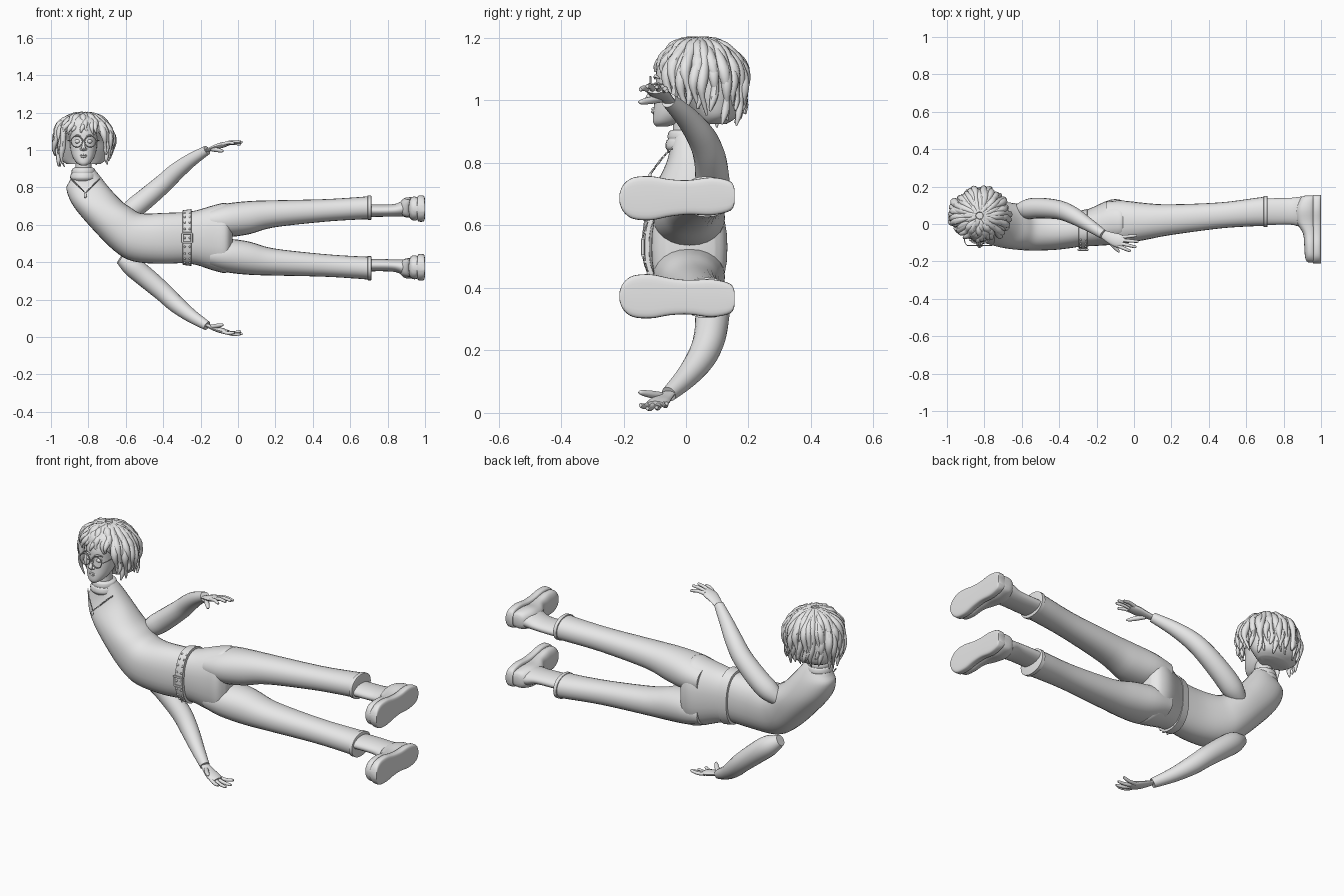
import bpy, bmesh, math, random
from mathutils import Vector, Matrix

random.seed(4)
cube = bpy.data.objects.get("Cube")
if cube:
    bpy.data.objects.remove(cube, do_unlink=True)

GREY = (0.8, 0.8, 0.8, 1)
clay = bpy.data.materials.new("plain_grey")
clay.use_nodes = True
clay.diffuse_color = GREY
clay.node_tree.nodes["Principled BSDF"].inputs["Base Color"].default_value = GREY
parts = []
HX = -0.826          # centre of the head
MID = 1.06           # twice the mirror height of the reclining body


def make(name, bm, mirror=False):
    bmesh.ops.recalc_face_normals(bm, faces=bm.faces[:])
    for side in (("left_", "right_") if mirror else ("",)):
        if side == "right_":
            for v in bm.verts:
                v.co.z = MID - v.co.z
            bmesh.ops.reverse_faces(bm, faces=bm.faces[:])
        mesh = bpy.data.meshes.new(side + name)
        bm.to_mesh(mesh)
        mesh.materials.append(clay)
        ob = bpy.data.objects.new(side + name, mesh)
        bpy.context.collection.objects.link(ob)
        parts.append(ob)
    bm.free()


def strip(bm, secs, n=24, steps=4, power=1.0):
    """Skin smoothly interpolated (centre, u, v) sections."""
    rows, last = [], len(secs) - 1
    for i in range(last):
        q = [secs[max(0, min(last, i + k))] for k in (-1, 0, 1, 2)]
        for s in range(steps + (i == last - 1)):
            t = s / steps
            rows.append([0.5 * (2 * b + (c - a) * t + (2 * a - 5 * b + 4 * c - d) * t * t
                                + (3 * b - a - 3 * c + d) * t ** 3) for a, b, c, d in zip(*q)])
    rings = []
    for c, u, v in rows:
        ring = []
        for k in range(n):
            a = math.tau * k / n
            cs, sn = math.cos(a), math.sin(a)
            ring.append(bm.verts.new(c + u * math.copysign(abs(cs) ** power, cs)
                                     + v * math.copysign(abs(sn) ** power, sn)))
        rings.append(ring)
    for r, s in zip(rings, rings[1:]):
        for k in range(n):
            bm.faces.new((r[k], r[(k + 1) % n], s[(k + 1) % n], s[k]))
    bm.faces.new(rings[0])
    bm.faces.new(rings[-1])


def loft(name, secs, mirror=False, **kw):
    bm = bmesh.new()
    strip(bm, secs, **kw)
    make(name, bm, mirror)


def box_sec(axis, pos, a0, a1, b0, b1):
    """Section across one axis, given by its extents on the other two."""
    i, j = [k for k in range(3) if k != axis]
    c, u, v = Vector(), Vector(), Vector()
    c[axis], c[i], c[j] = pos, (a0 + a1) / 2, (b0 + b1) / 2
    u[i], v[j] = (a1 - a0) / 2, (b1 - b0) / 2
    return c, u, v


def tube(bm, pts, radii, ref=(0, 0, 1), flat=1.0, n=10, steps=3):
    pts, secs = [Vector(p) for p in pts], []
    for i, p in enumerate(pts):
        t = (pts[min(i + 1, len(pts) - 1)] - pts[max(i - 1, 0)]).normalized()
        u = t.cross(Vector(ref)).normalized()
        secs.append((p, u * radii[i], t.cross(u) * radii[i] * flat))
    strip(bm, secs, n, steps)


def ball(bm, p, r, scale=(1, 1, 1), seg=16):
    bmesh.ops.create_uvsphere(bm, u_segments=seg, v_segments=seg // 2, radius=r,
                              matrix=Matrix.Translation(p) @ Matrix.Diagonal((*scale, 1)))


# Torso: leaning column from neck to waist (two edge points, front and back)
torso = []
for ax, az, bx, bz, f, b in [(-.88, .89, -.77, .90, -.045, .05), (-.90, .835, -.745, .87, -.05, .075),
                             (-.917, .79, -.69, .80, -.065, .10), (-.88, .70, -.62, .725, -.105, .115),
                             (-.78, .58, -.57, .69, -.13, .115), (-.66, .46, -.53, .665, -.14, .10),
                             (-.56, .405, -.48, .66, -.142, .08), (-.40, .392, -.39, .664, -.136, .06),
                             (-.25, .40, -.25, .668, -.115, .06)]:
    a, c = Vector((ax, 0, az)), Vector((bx, 0, bz))
    torso.append(((a + c) / 2 + Vector((0, (f + b) / 2, 0)), (c - a) / 2, Vector((0, (b - f) / 2, 0))))
loft("sweater_torso", torso, n=32, power=0.88)

# Arms
bm = bmesh.new()
tube(bm, [(-.63, .07, .64), (-.57, .08, .68), (-.5, .085, .735), (-.4, .075, .82),
          (-.33, .048, .885), (-.25, 0, .947), (-.165, -.055, 1)],
     [.03, .053, .055, .051, .046, .036, .025], n=20, steps=4)
make("sleeve", bm, True)

# Hands: flattened palm, four fingers and a thumb
bm = bmesh.new()
tube(bm, [(-.18, -.046, .99), (-.13, -.072, 1.012), (-.09, -.088, 1.025), (-.055, -.098, 1.034)],
     [.019, .03, .037, .03], flat=0.4, n=16)
for i, (tx, ty, tz) in enumerate([(.015, -.062, 1.03), (.024, -.094, 1.043),
                                  (.012, -.124, 1.046), (-.018, -.146, 1.036)]):
    base = Vector((-.068 - .005 * i, -.07 - .016 * i, 1.031))
    tip = Vector((tx, ty, tz))
    tube(bm, [base, base.lerp(tip, .5) + Vector((0, 0, .006)), base.lerp(tip, .95), tip],
         [.0095, .009, .007, .002])
tube(bm, [(-.14, -.08, 1.005), (-.11, -.115, 1), (-.085, -.143, .995), (-.078, -.152, .995)],
     [.012, .012, .008, .002])
make("hand", bm, True)

# Trousers: hips, then tapering legs with flared hems
loft("trouser_hips", [box_sec(0, *s) for s in [
    (-.285, -.12, .062, .395, .668), (-.22, -.118, .09, .385, .678), (-.125, -.112, .13, .354, .706),
    (-.06, -.105, .125, .345, .715), (-.03, -.06, .09, .40, .66)]], n=32, power=0.85)
loft("trouser_leg", [box_sec(0, *s) for s in [
    (-.15, -.10, .12, .55, .69), (-.06, -.104, .125, .535, .714), (.06, -.085, .112, .55, .727),
    (.19, -.06, .105, .586, .731), (.457, -.024, .115, .616, .737), (.64, -.012, .138, .628, .748),
    (.708, -.012, .147, .63, .754)]], True, power=0.92)
loft("trouser_hem", [box_sec(0, *s) for s in [
    (.692, -.01, .143, .632, .75), (.694, -.017, .15, .627, .757),
    (.712, -.017, .15, .627, .757), (.714, -.01, .143, .632, .75)]], True, steps=1, power=0.92)

# Boots: shaft, foot and sole
loft("boot_shaft", [box_sec(0, *s) for s in [
    (.66, -.005, .135, .643, .71), (.76, -.004, .138, .643, .708), (.84, -.004, .14, .645, .712),
    (.89, -.015, .146, .645, .733), (.94, -.02, .148, .645, .74)]], True)


def foot(name, grow, top, bottom, power):
    secs = []
    for y, lift, half, mid in [(.152, .05, .02, .694), (.138, .075, .043, .694), (.08, .10, .055, .693),
                               (.01, .095, .05, .69), (-.05, .062, .054, .688), (-.11, .055, .064, .687),
                               (-.165, .052, .06, .687), (-.195, .045, .04, .687), (-.207, .03, .015, .687)]:
        x0 = top if top else .965 - lift
        secs.append(box_sec(1, y * (1 + grow), x0, bottom, mid - half * (1 + 4 * grow), mid + half * (1 + 4 * grow)))
    loft(name, secs, True, power=power)


foot("boot_foot", 0, None, .975, 0.8)
foot("boot_sole", 0.025, .957, 1.0, 0.4)

# Belt with buckle and studs
loft("belt", [box_sec(0, *s) for s in [
    (-.297, -.12, .06, .395, .668), (-.295, -.132, .07, .386, .678),
    (-.25, -.132, .08, .38, .684), (-.248, -.12, .07, .39, .672)]], n=40, steps=1, power=0.86)
bm = bmesh.new()
for i in range(-4, 5):
    a = i * 0.27
    for x in (-.285, -.258):
        ball(bm, (x, -.03 - .103 * math.cos(a) ** .86, .53 + math.copysign(.147 * abs(math.sin(a)) ** .86, a)), .006, seg=8)
make("belt_studs", bm)
bm = bmesh.new()
loop = [(-.297, .505), (-.297, .555), (-.247, .555), (-.247, .505)]
for (x0, z0), (x1, z1) in zip(loop, loop[1:] + loop[:1]):
    tube(bm, [(x0, -.138, z0), (x1, -.138, z1)], [.006, .006], ref=(0, 1, 0), n=8)
make("belt_buckle", bm)

# Neck, rolled collar and necklace
loft("neck", [box_sec(2, *s) for s in [(.84, HX - .045, HX + .045, -.045, .05),
                                       (.96, HX - .04, HX + .04, -.04, .05)]])
loft("rolled_collar", [box_sec(2, z, HX - r, HX + r, -r + .005, r + .005) for z, r in [
    (.835, .06), (.85, .071), (.87, .068), (.876, .063), (.885, .064), (.9, .06), (.906, .048)]])
bm = bmesh.new()
for side in (-1, 1):
    for i in range(16):
        t = i / 15
        ball(bm, (HX + .01 + side * .075 * (1 - t), -.045 - .065 * t ** .8, .845 - .075 * t), .0038, seg=8)
ball(bm, (HX + .01, -.115, .757), .011, (.8, .5, 1.2))
make("necklace", bm)

# Head and face
loft("head", [box_sec(2, z, HX - h, HX + h, f, b) for z, h, f, b in [
    (.916, .012, -.095, -.06), (.93, .036, -.105, -.02), (.96, .057, -.105, .03), (1, .069, -.101, .07),
    (1.05, .075, -.097, .1), (1.1, .078, -.094, .11), (1.15, .065, -.07, .1), (1.18, .03, -.03, .06)]], n=32, power=0.9)
bm = bmesh.new()
X = (1, 0, 0)
tube(bm, [(HX, -.094, 1.055), (HX, -.106, 1.03), (HX, -.118, 1.01), (HX, -.106, .999)], [.007, .008, .011, .007], ref=X)
for side in (-1, 1):
    ball(bm, (HX + side * .011, -.105, 1.005), .008)
    ball(bm, (HX + side * .031, -.083, 1.046), .016, (1, 1, .75))
    tube(bm, [(HX + side * .012, -.1, 1.07), (HX + side * .032, -.098, 1.078), (HX + side * .055, -.085, 1.07)],
         [.003, .005, .002])
for z, r in ((.973, .005), (.964, .006)):
    tube(bm, [(HX - .024, -.096, .968), (HX, -.106, z), (HX + .024, -.096, .968)], [.002, r, .002])
make("face_features", bm)

# Round glasses
bm = bmesh.new()
for side in (-1, 1):
    rim = [(HX + side * .036 + .03 * math.cos(k * math.tau / 24), -.114, 1.046 + .03 * math.sin(k * math.tau / 24))
           for k in range(25)]
    tube(bm, rim, [.0028] * 25, ref=(0, 1, 0), n=8, steps=1)
    tube(bm, [(HX + side * .066, -.114, 1.05), (HX + side * .08, -.09, 1.052), (HX + side * .085, .02, 1.05)], [.0025] * 3)
tube(bm, [(HX - .008, -.114, 1.05), (HX, -.117, 1.054), (HX + .008, -.114, 1.05)], [.0025] * 3)
make("glasses", bm)

# Hair: solid mass behind the face
loft("hair_mass", [box_sec(2, z, HX - h, HX + h, f, b) for z, h, f, b in [
    (.925, .09, .03, .13), (.95, .122, .02, .165), (1, .137, -.01, .18), (1.05, .142, -.035, .182),
    (1.1, .138, -.078, .172), (1.15, .108, -.075, .14), (1.18, .07, -.04, .105), (1.195, .025, 0, .06)]], n=32)

# Hair: wavy twisted locks falling from the crown
bm = bmesh.new()
COUNT = 46
for i in range(COUNT):
    a = math.tau * i / COUNT + random.uniform(-.06, .06)
    front = abs((a + math.pi / 2 + math.pi) % math.tau - math.pi)
    end = random.uniform(1.15, 1.38) if front < .72 else random.uniform(2.1, 2.65)
    size, phase = random.uniform(.93, 1.04), random.uniform(0, 6)
    pts, radii, rows = [], [], 11
    for k in range(rows):
        t = k / (rows - 1)
        th = .12 + (end - .12) * t
        s = max(0, th - math.pi / 2)
        r = (math.sin(th) if s == 0 else 1 - .1 * s * s) * size
        z = 1.05 + .143 * math.cos(th) if s == 0 else 1.05 - .13 * s
        wave = a + .08 * t * math.sin(9 * t + phase)
        r += .04 * t * math.sin(13 * t + phase)
        pts.append((HX + .153 * r * math.cos(wave), .045 + .143 * r * math.sin(wave), z))
        radii.append((.009 + .009 * math.sin(math.pi * min(1, t * 1.1 + .05)) + .003 * math.sin(15 * t + phase))
                     if k < rows - 1 else .003)
    tube(bm, pts, radii, ref=(-math.sin(a), math.cos(a), 0), n=8, steps=2)
make("hair_locks", bm)

# Smooth shading with sharp creases kept
for ob in bpy.context.selected_objects:
    ob.select_set(False)
for ob in parts:
    ob.select_set(True)
bpy.context.view_layer.objects.active = parts[0]
bpy.ops.object.shade_smooth_by_angle(angle=math.radians(45))
